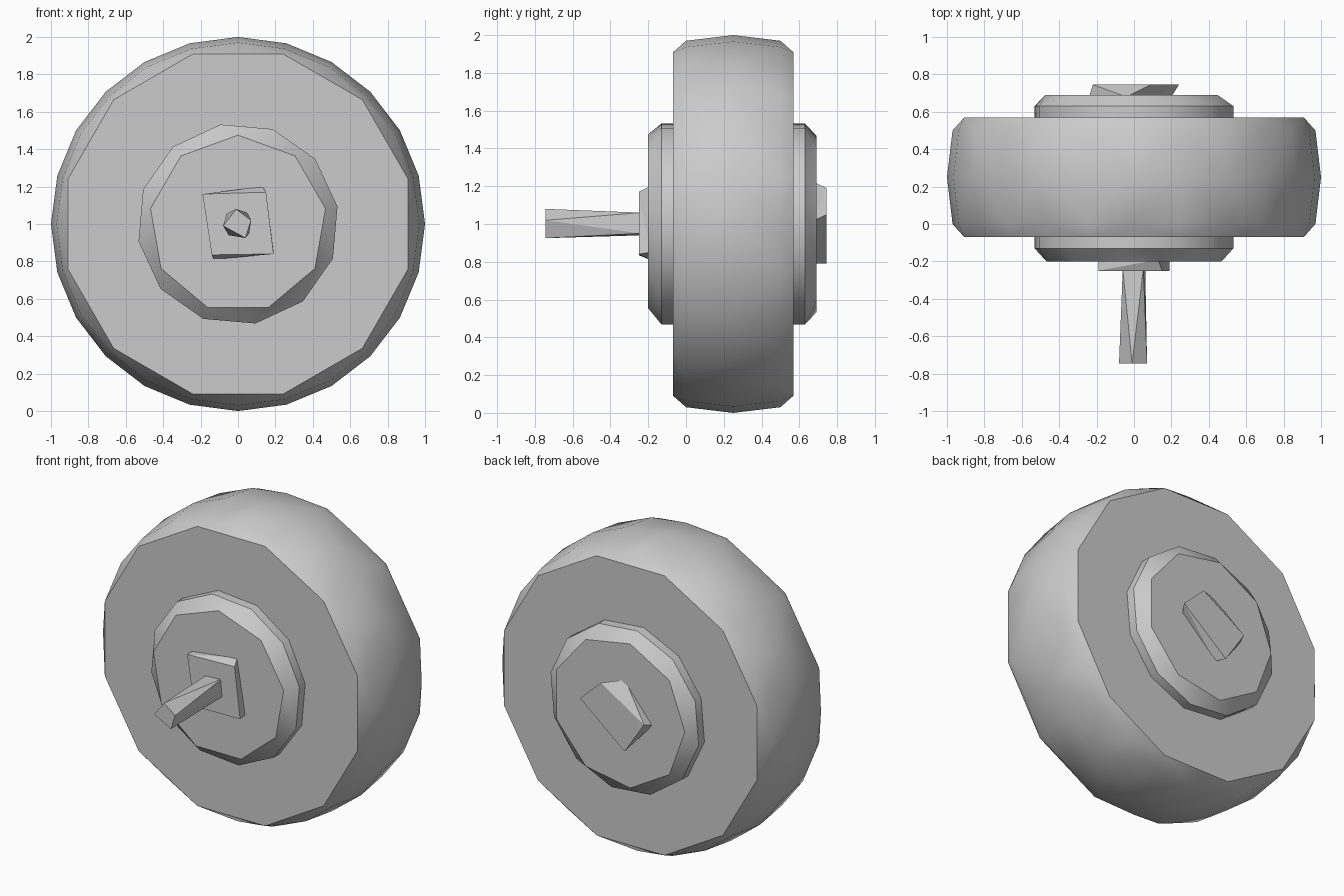
import bpy, bmesh
from math import sin, cos, radians, tau

cube = bpy.data.objects.get("Cube")
if cube:
    bpy.data.objects.remove(cube)

CENTRE_Z = 1.0

grey = bpy.data.materials.new("plain_grey")
grey.use_nodes = True
COLOUR = (0.6, 0.6, 0.6, 1)
grey.diffuse_color = COLOUR
grey.node_tree.nodes["Principled BSDF"].inputs["Base Color"].default_value = COLOUR


def ring(y, radius, sides, phase=0):
    """Points of a regular polygon across the axle direction."""
    turn = radians(phase)
    return [(radius * cos(turn + tau * i / sides), y, CENTRE_Z + radius * sin(turn + tau * i / sides))
            for i in range(sides)]


def section(y, corners):
    """A hand-cut cross-section, given around the axle centre."""
    return [(x, y, CENTRE_Z + z) for x, z in corners]


def solid(name, *sections, smooth=True):
    """Faceted solid stretched over cross-sections."""
    bm = bmesh.new()
    for points in sections:
        for p in points:
            bm.verts.new(p)
    bmesh.ops.convex_hull(bm, input=bm.verts[:])
    bmesh.ops.dissolve_limit(bm, angle_limit=radians(0.5), verts=bm.verts[:], edges=bm.edges[:])
    bmesh.ops.recalc_face_normals(bm, faces=bm.faces[:])
    mesh = bpy.data.meshes.new(name)
    bm.to_mesh(mesh)
    bm.free()
    mesh.materials.append(grey)
    obj = bpy.data.objects.new(name, mesh)
    bpy.context.collection.objects.link(obj)
    bpy.ops.object.select_all(action="DESELECT")
    obj.select_set(True)
    bpy.context.view_layer.objects.active = obj
    if smooth:
        bpy.ops.object.shade_smooth_by_angle(angle=radians(32))
    return obj


# Wheel with a crowned tread and chamfered rims
solid("wheel",
      ring(-0.07, 0.94, 12, 15), ring(0.0, 0.97, 24),
      ring(0.25, 1.0, 24),
      ring(0.5, 0.97, 24), ring(0.57, 0.94, 12, 15))

# Stepped hubs on both sides
solid("front_hub", ring(0.0, 0.54, 12, 10), ring(-0.13, 0.54, 12, 10), ring(-0.2, 0.475, 9, 90))
solid("back_hub", ring(0.5, 0.54, 12, 10), ring(0.63, 0.54, 12, 10), ring(0.69, 0.475, 9, 60))

# Twisted square caps
solid("front_cap",
      section(-0.19, [(-0.19, 0.16), (0.13, 0.2), (0.19, -0.15), (-0.13, -0.19)]),
      section(-0.25, [(-0.19, 0.16), (0.15, 0.17), (0.19, -0.16), (-0.14, -0.165)]), smooth=False)
solid("back_cap",
      section(0.68, [(-0.04, 0.22), (-0.24, -0.02), (-0.05, -0.21), (0.2, 0.02)]),
      section(0.745, [(0.09, 0.19), (-0.22, 0.0), (-0.08, -0.21), (0.24, 0.05)]), smooth=False)

# Protruding axle with a slight twist and flare
solid("axle",
      section(-0.24, [(-0.06, 0.055), (0.05, 0.06), (0.06, -0.05), (-0.05, -0.06)]),
      section(-0.745, [(-0.01, 0.08), (0.07, 0.02), (0.04, -0.075), (-0.08, -0.01)]), smooth=False)
